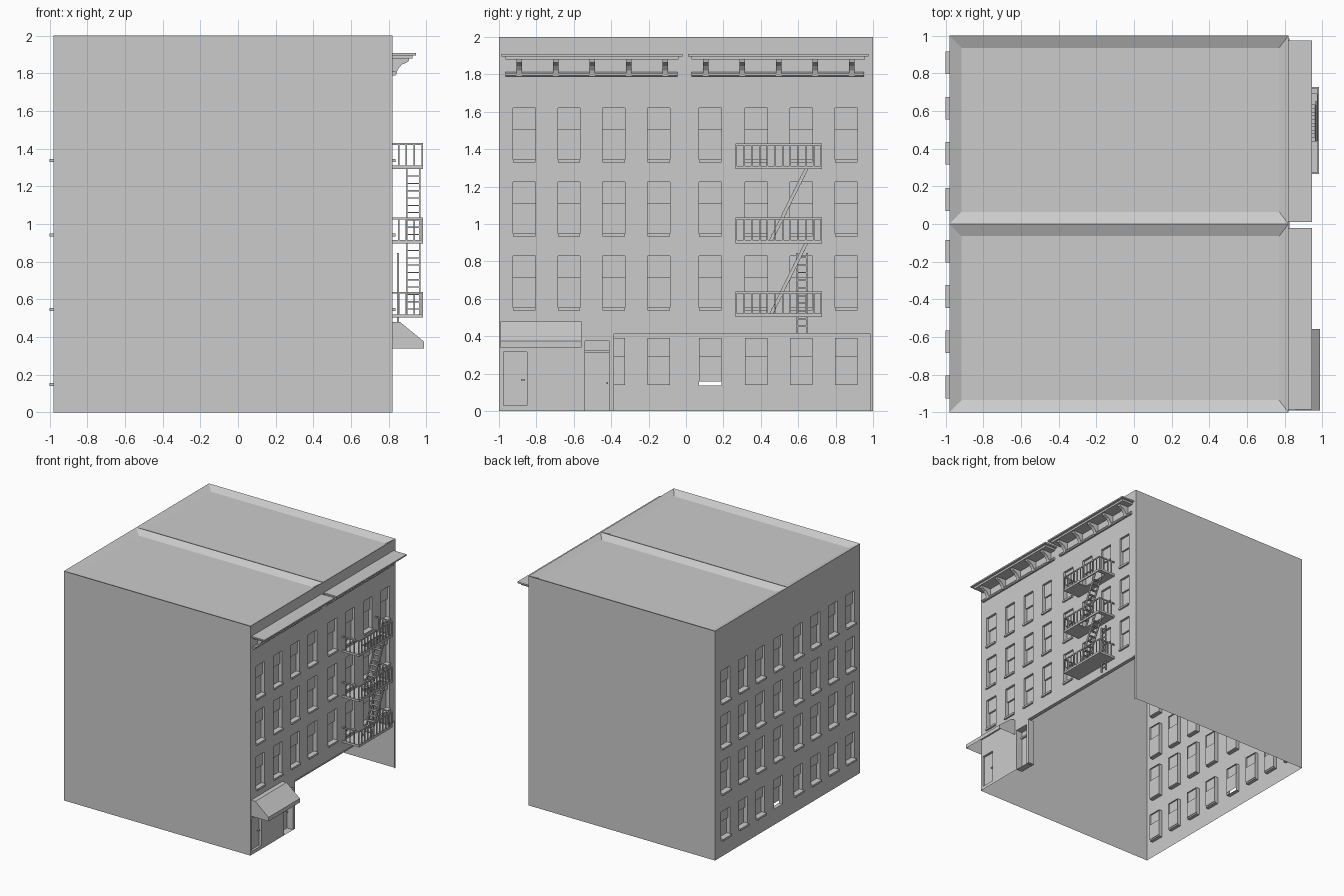
import bpy, bmesh

if "Cube" in bpy.data.objects:
    bpy.data.objects.remove(bpy.data.objects["Cube"])

XF, XB = 0.82, -0.98          # street wall and rear wall planes
WIN_Y = [-0.865, -0.625, -0.385, -0.145, 0.13, 0.375, 0.615, 0.855]
ROWS = [(0.545, 0.83), (0.94, 1.225), (1.335, 1.62)]


def finish(bm, name, normals=True):
    if normals:
        bmesh.ops.recalc_face_normals(bm, faces=bm.faces)
    me = bpy.data.meshes.new(name)
    bm.to_mesh(me)
    bm.free()
    ob = bpy.data.objects.new(name, me)
    bpy.context.collection.objects.link(ob)
    return ob


def face(bm, *pts):
    return bm.faces.new([bm.verts.new(p) for p in pts])


def box(bm, x0, x1, y0, y1, z0, z1):
    v = bmesh.ops.create_cube(bm, size=1)["verts"]
    bmesh.ops.scale(bm, vec=(x1 - x0, y1 - y0, z1 - z0), verts=v)
    bmesh.ops.translate(bm, vec=((x0 + x1) / 2, (y0 + y1) / 2, (z0 + z1) / 2), verts=v)


def prism(bm, pts, place, a, b, skip=()):
    """Extrude a 2D profile from a to b; place(u, v, t) gives the 3D point."""
    lo = [bm.verts.new(place(u, v, a)) for u, v in pts]
    hi = [bm.verts.new(place(u, v, b)) for u, v in pts]
    bm.faces.new(lo[::-1])
    bm.faces.new(hi)
    n = len(pts)
    for i in range(n):
        if i not in skip:
            j = (i + 1) % n
            bm.faces.new((lo[i], lo[j], hi[j], hi[i]))


def along_y(u, v, t):
    return (u, t, v)


def along_x(u, v, t):
    return (t, u, v)


def sheet(bm, x, holes, out):
    """Flat wall at x with rectangular holes, facing +x or -x (out)."""
    ys = sorted({-1.0, 1.0} | {v for h in holes for v in h[:2]})
    zs = sorted({0.0, 2.0} | {v for h in holes for v in h[2:]})
    for y0, y1 in zip(ys, ys[1:]):
        for z0, z1 in zip(zs, zs[1:]):
            cy, cz = (y0 + y1) / 2, (z0 + z1) / 2
            if any(h[0] < cy < h[1] and h[2] < cz < h[3] for h in holes):
                continue
            q = [(x, y0, z0), (x, y1, z0), (x, y1, z1), (x, y0, z1)]
            face(bm, *(q if out > 0 else q[::-1]))
    bmesh.ops.remove_doubles(bm, verts=bm.verts, dist=1e-5)


def reveal(bm, x, h, out, d):
    """Four inward sides of a hole, depth d."""
    y0, y1, z0, z1 = h
    c = [(y0, z0), (y1, z0), (y1, z1), (y0, z1)]
    for (ya, za), (yb, zb) in zip(c, c[1:] + c[:1]):
        q = [(x, ya, za), (x, yb, zb), (x - out * d, yb, zb), (x - out * d, ya, za)]
        face(bm, *(q[::-1] if out > 0 else q))


def pane(bm, x, y0, y1, z0, z1, out):
    q = [(x, y0, z0), (x, y1, z0), (x, y1, z1), (x, y0, z1)]
    face(bm, *(q if out > 0 else q[::-1]))


def window(bm, x, h, out, bottom):
    """Recessed sash window, lower sash deeper than the upper one."""
    y0, y1, z0, z1 = h
    reveal(bm, x, h, out, 0.035)
    mid = bottom + (z1 - bottom) * 0.59
    xu, xl = x - out * 0.02, x - out * 0.035
    pane(bm, xu, y0, y1, mid, z1, out)
    pane(bm, xl, y0, y1, bottom, mid, out)
    q = [(xl, y0, mid), (xl, y1, mid), (xu, y1, mid), (xu, y0, mid)]
    face(bm, *(q if out > 0 else q[::-1]))


# Windows and sills, front and rear
front_holes, rear_holes = [], []
bw, bs = bmesh.new(), bmesh.new()
for y in WIN_Y:
    for z0, z1 in ROWS:
        h = (y - 0.06, y + 0.06, z0, z1)
        for x, out, holes, sill in ((XF, 1, front_holes, 0.015), (XB, -1, rear_holes, 0.02)):
            holes.append(h)
            window(bw, x, h, out, z0)
            xs = sorted((x - out * 0.03, x + out * sill))
            box(bs, *xs, h[0], h[1], z0 - 0.006, z0 + 0.01)
    # Ground row at the rear; one window lacks its sill and leaves a slit
    gap = y == 0.13
    h = (y - 0.06, y + 0.06, 0.137 if gap else 0.152, 0.39)
    rear_holes.append(h)
    window(bw, XB, h, -1, 0.16 if gap else 0.152)
    if not gap:
        box(bs, XB - 0.02, XB + 0.03, h[0], h[1], 0.14, 0.157)
finish(bw, "windows", False)
finish(bs, "window_sills")

# Walls: street wall with open shop front, rear wall, plain side walls
opening = (-0.385, 0.985, 0.0, 0.415)
entry = (-0.54, -0.41, 0.0, 0.375)
shop = (-0.975, -0.85, 0.03, 0.315)
bm = bmesh.new()
sheet(bm, XF, front_holes + [opening, entry, shop], 1)
reveal(bm, XF, entry, 1, 0.06)
reveal(bm, XF, shop, 1, 0.02)
finish(bm, "street_wall", False)
bm = bmesh.new()
sheet(bm, XB, rear_holes, -1)
finish(bm, "rear_wall", False)
bm = bmesh.new()
face(bm, (XB, -1, 0), (XF, -1, 0), (XF, -1, 2), (XB, -1, 2))
face(bm, (XF, 1, 0), (XB, 1, 0), (XB, 1, 2), (XF, 1, 2))
finish(bm, "side_walls", False)
bm = bmesh.new()
box(bm, XF - 0.03, XF + 0.004, -0.385, 0.985, 0.412, 0.422)
box(bm, XF - 0.06, XF, -0.405, -0.385, 0, 0.415)
finish(bm, "shop_opening_trim")

# Roof: two shallow basins sharing a ridge
bm = bmesh.new()
for ya, yb in ((-1, 0), (0, 1)):
    o = [(XB, ya, 2), (XF, ya, 2), (XF, yb, 2), (XB, yb, 2)]
    i = [(XB + .065, ya + .065, 1.97), (XF - .05, ya + .065, 1.97),
         (XF - .05, yb - .065, 1.97), (XB + .065, yb - .065, 1.97)]
    face(bm, *i)
    for k in range(4):
        j = (k + 1) % 4
        face(bm, o[k], o[j], i[j], i[k])
finish(bm, "roof", False)

# Doors with handles
bm = bmesh.new()
pane(bm, XF - 0.02, *shop, 1)
box(bm, XF - 0.02, XF - 0.005, -0.88, -0.86, 0.165, 0.173)
finish(bm, "shop_door")
bm = bmesh.new()
pane(bm, XF - 0.06, *entry, 1)
box(bm, XF - 0.06, XF - 0.045, *entry[:2], 0.31, 0.325)
box(bm, XF - 0.06, XF - 0.045, -0.425, -0.417, 0.145, 0.155)
finish(bm, "entry_door")

# Awning, open underneath
bm = bmesh.new()
prism(bm, [(XF, 0.34), (XF, 0.48), (0.86, 0.48), (0.988, 0.375), (0.988, 0.34)],
      along_y, -0.99, -0.558, skip=(4, 0))
finish(bm, "awning")

# Cornices: slabs, scroll brackets and lower moulding
bracket = [(XF, 1.79), (0.838, 1.79), (0.848, 1.82), (0.868, 1.845),
           (0.905, 1.862), (0.91, 1.882), (XF, 1.882)]
mould = [(XF, 1.787), (0.832, 1.787), (0.84, 1.794), (0.84, 1.804), (0.832, 1.811), (XF, 1.811)]
for name, ya, yb, first in (("left", -0.985, -0.02, -0.89), ("right", 0.01, 0.975, 0.105)):
    bm = bmesh.new()
    box(bm, XF, 0.945, ya, yb, 1.895, 1.907)
    box(bm, XF, 0.925, ya + 0.02, yb - 0.02, 1.878, 1.895)
    prism(bm, mould, along_y, ya + 0.02, yb - 0.025)
    for k in range(5):
        y = first + k * 0.195
        prism(bm, bracket, along_y, y - 0.015, y + 0.015)
    finish(bm, "cornice_" + name)

# Fire escape balconies
Y0, Y1, XO, T = 0.265, 0.727, 0.982, 0.008
HX0, HX1, HY0, HY1 = 0.89, 0.97, 0.44, 0.69
for n, z in enumerate((0.503, 0.897, 1.293)):
    bm = bmesh.new()
    if n == 0:
        box(bm, XF, XO, Y0, Y1, z, z + 0.01)
    else:                                   # floor around a stair hatch
        box(bm, XF, HX0, Y0, Y1, z, z + 0.01)
        box(bm, HX1, XO, Y0, Y1, z, z + 0.01)
        box(bm, HX0, HX1, Y0, HY0, z, z + 0.01)
        box(bm, HX0, HX1, HY1, Y1, z, z + 0.01)
    for zr in (z + 0.008, z + 0.127):
        box(bm, XO - T, XO, Y0, Y1, zr, zr + 0.01)
        for y in (Y0, Y1 - T):
            box(bm, XF, XO, y, y + T, zr, zr + 0.01)
    for k in range(12):
        y = Y0 + k * (Y1 - Y0 - T) / 11
        box(bm, XO - T, XO, y, y + T, z, z + 0.135)
    for x in (0.848, 0.888, 0.93):
        for y in (Y0, Y1 - T):
            box(bm, x, x + T, y, y + T, z, z + 0.135)
    finish(bm, "fire_escape_balcony_%d" % (n + 1))

# Stairs between balconies
for n, z in enumerate((0.51, 0.905)):
    bm = bmesh.new()
    ya, yb, top = 0.44, 0.64, z + 0.388
    for x in (0.892, 0.96):
        prism(bm, [(ya, z), (ya + 0.02, z), (yb + 0.012, top), (yb - 0.008, top)],
              along_x, x, x + 0.008)
    for k in range(1, 10):
        t = k / 10
        y, zz = ya + 0.01 + t * (yb - ya - 0.008), z + t * 0.388
        box(bm, 0.897, 0.963, y - 0.012, y + 0.012, zz - 0.003, zz + 0.003)
    finish(bm, "fire_escape_stair_%d" % (n + 1))

# Drop ladder
bm = bmesh.new()
for y in (0.588, 0.642):
    box(bm, 0.843, 0.855, y, y + 0.01, 0.42, 0.845)
for k in range(10):
    z = 0.45 + k * 0.041
    box(bm, 0.846, 0.853, 0.595, 0.645, z, z + 0.007)
finish(bm, "drop_ladder")
